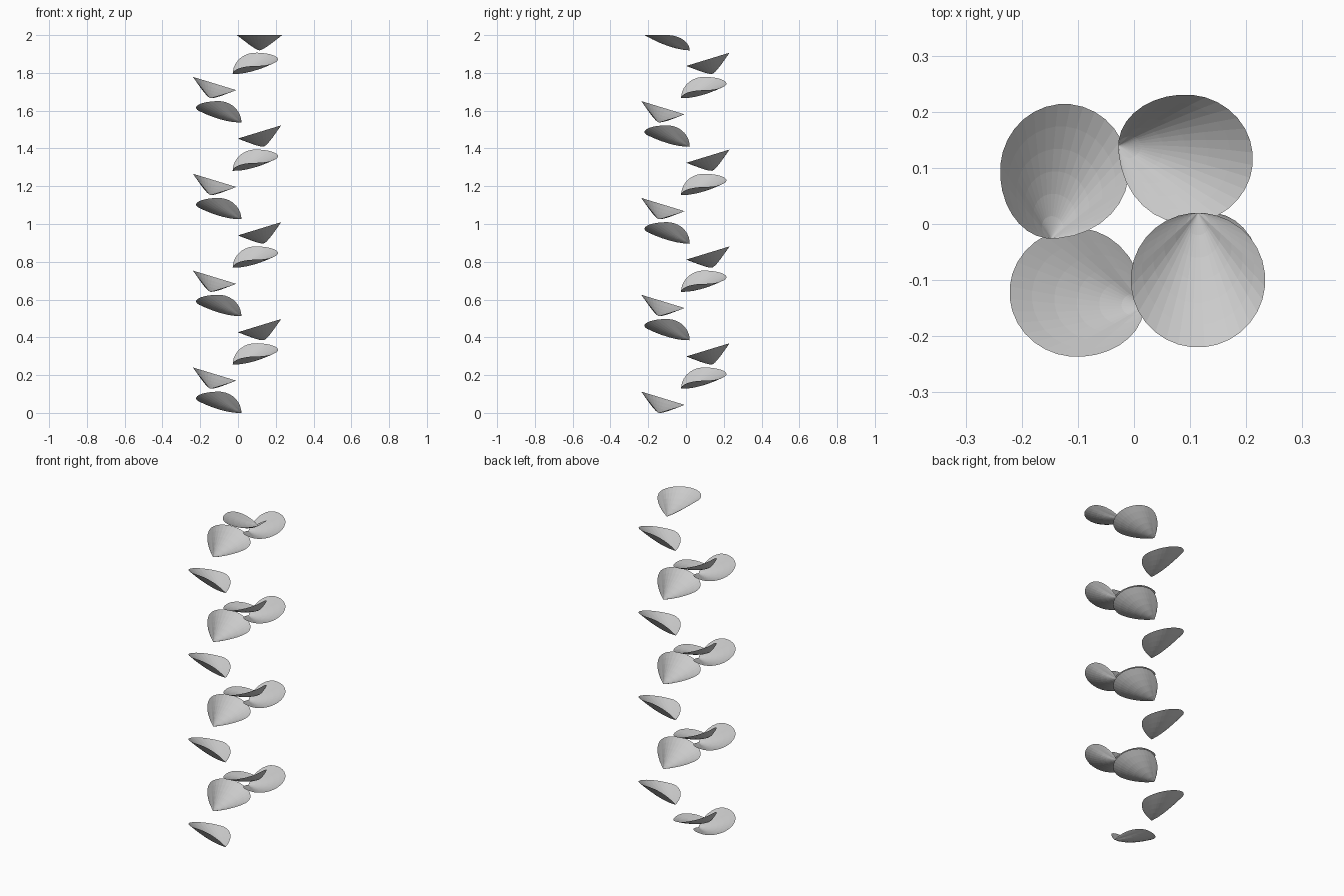
import bpy, bmesh, math
from mathutils import Matrix, Vector

if "Cube" in bpy.data.objects:
    bpy.data.objects.remove(bpy.data.objects["Cube"])

R = 0.12          # cup radius
DEPTH = 0.081     # rim height above the pouring tip
SIDES, RINGS = 32, 6
COUNT = 16
ROLL = math.radians(-17)

# Scoop: straight-ish lines run from the pouring tip (+x) to a round rim
bm = bmesh.new()
tip = bm.verts.new((R, 0, -DEPTH))
lines = []
for k in range(SIDES):
    # open gap around the tip itself is closed by the two nearest rim points
    a = 2 * math.pi * (k + 0.5) / SIDES
    c, s = math.cos(a), math.sin(a)
    lift = DEPTH * (abs(s) if c > 0 else 1.0)     # V-shaped lip, level back
    power = 1.15 + 0.55 * max(0.0, -c)            # deeper belly to the back
    line = []
    for r in range(1, RINGS + 1):
        t = r / RINGS
        line.append(bm.verts.new((R + (R * c - R) * t, R * s * t,
                                  -DEPTH + lift * t ** power)))
    lines.append(line)
for k in range(SIDES - 1):
    a, b = lines[k], lines[k + 1]
    bm.faces.new((tip, a[0], b[0]))
    for r in range(RINGS - 1):
        bm.faces.new((a[r], a[r + 1], b[r + 1], b[r]))
mesh = bpy.data.meshes.new("cup")
bm.to_mesh(mesh)
bm.free()

# Cascade: each cup turns a quarter clockwise and pours toward the one below
z0 = DEPTH * math.cos(ROLL)
step = (2.0 - z0) / (COUNT - 1)
for i in range(COUNT):
    cup = bpy.data.objects.new(f"cup_{i + 1:02d}", mesh)
    bpy.context.collection.objects.link(cup)
    roll = 0.0 if i == COUNT - 1 else ROLL        # top cup sits level
    turn = Matrix.Rotation(-i * math.pi / 2, 4, 'Z')
    place = Matrix.Translation(Vector((-0.097, -0.119, 0)))
    cup.matrix_world = (Matrix.Translation((-0.005, -0.003, z0 + i * step))
                        @ turn @ place @ Matrix.Rotation(roll, 4, 'X'))
